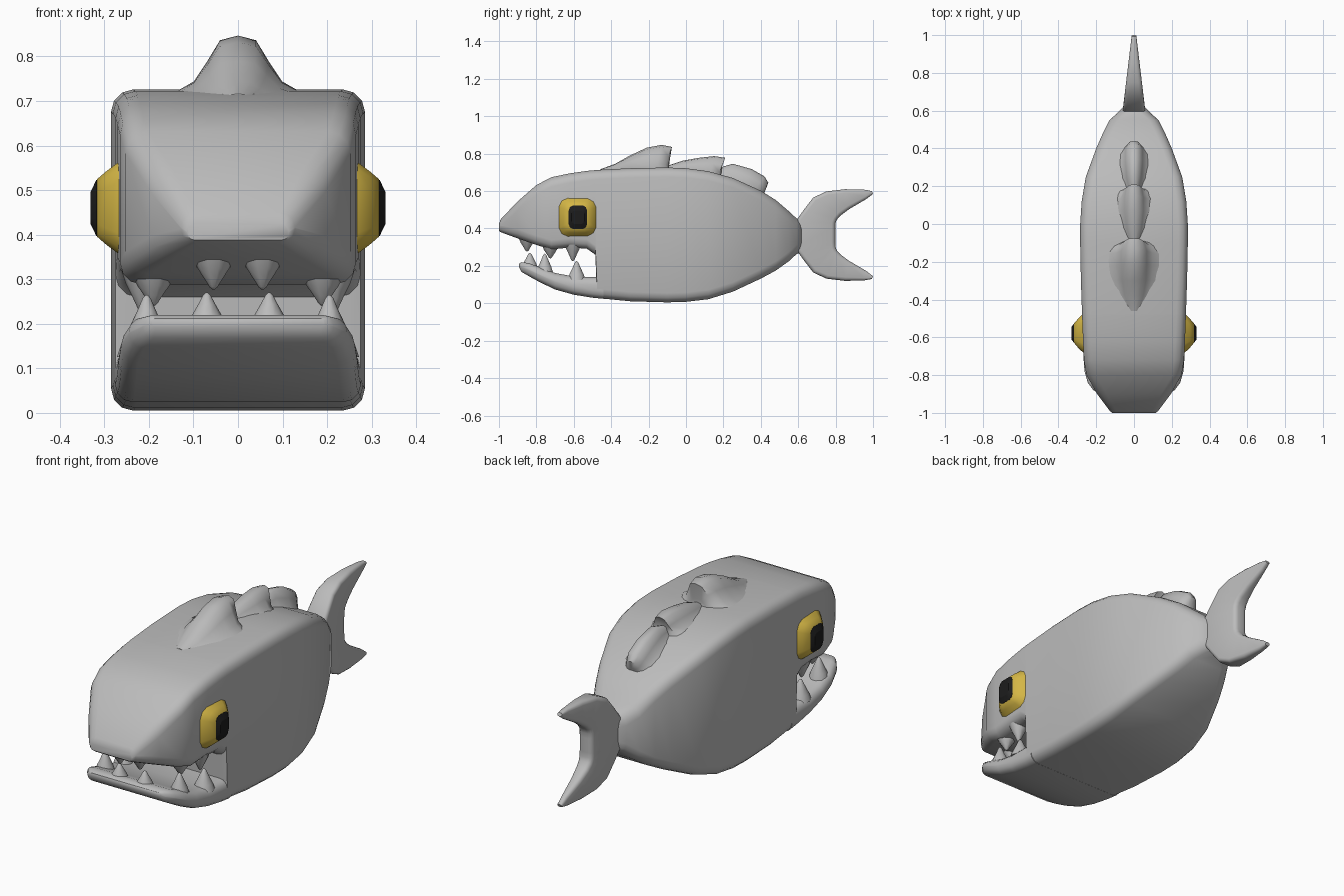
import bpy, bmesh, math
from mathutils import Vector

if "Cube" in bpy.data.objects:
    bpy.data.objects.remove(bpy.data.objects["Cube"])


def material(name, rgb):
    m = bpy.data.materials.new(name)
    m.diffuse_color = (*rgb, 1)
    m.use_nodes = True
    m.node_tree.nodes["Principled BSDF"].inputs["Base Color"].default_value = m.diffuse_color
    return m


GREY = material("body grey", (0.5, 0.5, 0.5))
YELLOW = material("eye yellow", (0.66, 0.47, 0.06))
BLACK = material("pupil black", (0.012, 0.012, 0.012))


def loft(name, rings, mat, angle=50):
    """Skin a list of equal-length point rings and cap both ends."""
    bm = bmesh.new()
    rows = [[bm.verts.new(p) for p in ring] for ring in rings]
    n = len(rows[0])
    for a, b in zip(rows, rows[1:]):
        for i in range(n):
            j = (i + 1) % n
            bm.faces.new((a[i], a[j], b[j], b[i]))
    bm.faces.new(rows[0])
    bm.faces.new(rows[-1])
    bmesh.ops.recalc_face_normals(bm, faces=bm.faces)
    me = bpy.data.meshes.new(name)
    bm.to_mesh(me)
    bm.free()
    me.materials.append(mat)
    ob = bpy.data.objects.new(name, me)
    bpy.context.collection.objects.link(ob)
    bpy.ops.object.select_all(action='DESELECT')
    ob.select_set(True)
    bpy.context.view_layer.objects.active = ob
    bpy.ops.object.shade_smooth_by_angle(angle=math.radians(angle))
    return ob


def slab(a, b, wa, wb, r):
    """Rounded section between side-view points a and b, half widths wa, wb."""
    a, b = Vector(a), Vector(b)
    length = (b - a).length
    r = min(r, 0.48 * length, 0.9 * min(wa, wb))
    ring = []
    for k, (sx, end) in enumerate(((1, 0), (1, 1), (-1, 1), (-1, 0))):
        for i in range(4):
            ang = math.radians(30 * i)
            c, s = math.cos(ang), math.sin(ang)
            u, v = (s, c) if k % 2 == 0 else (c, s)
            d = r * (1 - v)                    # distance in from the end
            t = (1 - d / length) if end else d / length
            x = sx * (wa + (wb - wa) * t - r * (1 - u))
            p = a.lerp(b, t)
            ring.append((x, p.x, p.y))
    return ring


def upright(stations, r):
    return [slab((y, top), (y, bot), w, w, r) for y, top, bot, w in stations]


# Body with upper head: y, top, bottom, half width
loft("body", upright([
    (-1.0, .425, .388, .115), (-.99, .45, .38, .128), (-.9, .545, .347, .195),
    (-.8, .632, .312, .252), (-.72, .674, .288, .265), (-.62, .695, .298, .270),
    (-.53, .708, .292, .273), (-.485, .712, .26, .275), (-.475, .713, .028, .275),
    (-.3, .722, .011, .281), (-.1, .726, .005, .285), (0, .722, .008, .285),
    (.12, .706, .022, .277), (.25, .670, .062, .255), (.4, .602, .132, .2),
    (.48, .552, .175, .165), (.55, .492, .225, .13), (.59, .455, .262, .085),
    (.62, .445, .275, .055)], .05), GREY)

# Lower jaw
loft("lower_jaw", upright([
    (-.892, .212, .192, .195), (-.88, .22, .168, .215), (-.84, .215, .145, .245),
    (-.78, .192, .112, .262), (-.7, .162, .074, .268), (-.6, .143, .046, .271),
    (-.5, .14, .030, .274), (-.44, .14, .024, .276)], .04), GREY)


# Tail fin, swept from lower tip to upper tip: outer edge, inner edge
def thin(y):
    return max(.012, .06 - .12 * (y - .6))


lower = [((.993, .130), (1.0, .145)), ((.95, .122), (.965, .172)),
         ((.85, .12), (.87, .228)), ((.75, .132), (.825, .262)),
         ((.68, .165), (.805, .285)), ((.63, .23), (.798, .305)),
         ((.58, .30), (.798, .33))]
upper = [((f[0], .73 - f[1]), (b[0], .73 - b[1])) for f, b in reversed(lower)]
loft("tail_fin", [slab(f, b, thin(f[0]), thin(b[0]), .02)
                  for f, b in lower + upper], GREY)


# Back fins: bell-shaped sections with a backward leaning crest
BELL = [(-1, 0), (-.66, .22), (-.45, .58), (-.27, .92), (0, 1),
        (.27, .92), (.45, .58), (.66, .22), (1, 0)]


def back_fin(name, stations):
    """Stations: base y, base z, crest y, crest z, half width."""
    loft(name, [[(x * w, by + (cy - by) * t, bz + (cz - bz) * t) for x, t in BELL]
                for by, bz, cy, cz, w in stations], GREY)


back_fin("back_fin_front", [
    (-.46, .700, -.46, .716, .05), (-.38, .705, -.38, .745, .11),
    (-.3, .712, -.3, .790, .14), (-.22, .715, -.21, .832, .15),
    (-.16, .715, -.13, .847, .15), (-.12, .715, -.075, .836, .12),
    (-.09, .715, -.09, .755, .08)])
back_fin("back_fin_middle", [
    (-.1, .705, -.1, .735, .05), (-.02, .705, -.02, .762, .09),
    (.07, .700, .07, .778, .11), (.13, .690, .15, .787, .11),
    (.17, .680, .21, .778, .09), (.19, .675, .18, .730, .06)])
back_fin("back_fin_rear", [
    (.16, .675, .16, .720, .05), (.24, .655, .25, .746, .085),
    (.31, .625, .35, .718, .10), (.36, .600, .42, .678, .10),
    (.39, .580, .44, .645, .08), (.41, .570, .425, .605, .05)])


# Eyes: rounded square rings stepping outward
def eye_ring(side, x, hy, hz):
    pts = [(1, .55), (.85, .85), (.55, 1), (-.55, 1), (-.85, .85), (-1, .55),
           (-1, -.55), (-.85, -.85), (-.55, -1), (.55, -1), (.85, -.85), (1, -.55)]
    return [(side * x, -.578 + hy * a, .46 + hz * b) for a, b in pts]


for side, tag in ((1, "right"), (-1, "left")):
    loft("eye_" + tag, [eye_ring(side, x, hy, hz) for x, hy, hz in
                        ((.25, .108, .115), (.272, .1, .1), (.295, .078, .083),
                         (.317, .052, .064))], YELLOW)
    loft("pupil_" + tag, [eye_ring(side, x, hy, hz) for x, hy, hz in
                          ((.31, .05, .063), (.318, .05, .063), (.331, .034, .036))],
         BLACK, 20)

# Teeth: x, y, base z, tip z, radius, mirrored left and right
TEETH = [("lower", .07, -.835, .195, .27, .043), ("lower", .205, -.755, .165, .265, .046),
         ("lower", .222, -.585, .125, .225, .05), ("upper", .055, -.85, .345, .277, .045),
         ("upper", .19, -.725, .305, .24, .045), ("upper", .215, -.605, .315, .225, .045)]
for side, tag in ((1, "right"), (-1, "left")):
    for i, (row, x, y, base, tip, rad) in enumerate(TEETH):
        rings = []
        for h, k in ((0, 1), (.3, .8), (.65, .45), (.92, .2), (1, .05)):
            rings.append([(side * x + rad * k * math.cos(a), y + rad * k * math.sin(a),
                           base + (tip - base) * h)
                          for a in (math.tau * j / 10 for j in range(10))])
        loft(f"{row}_tooth_{tag}_{i + 1}", rings, GREY, 60)
